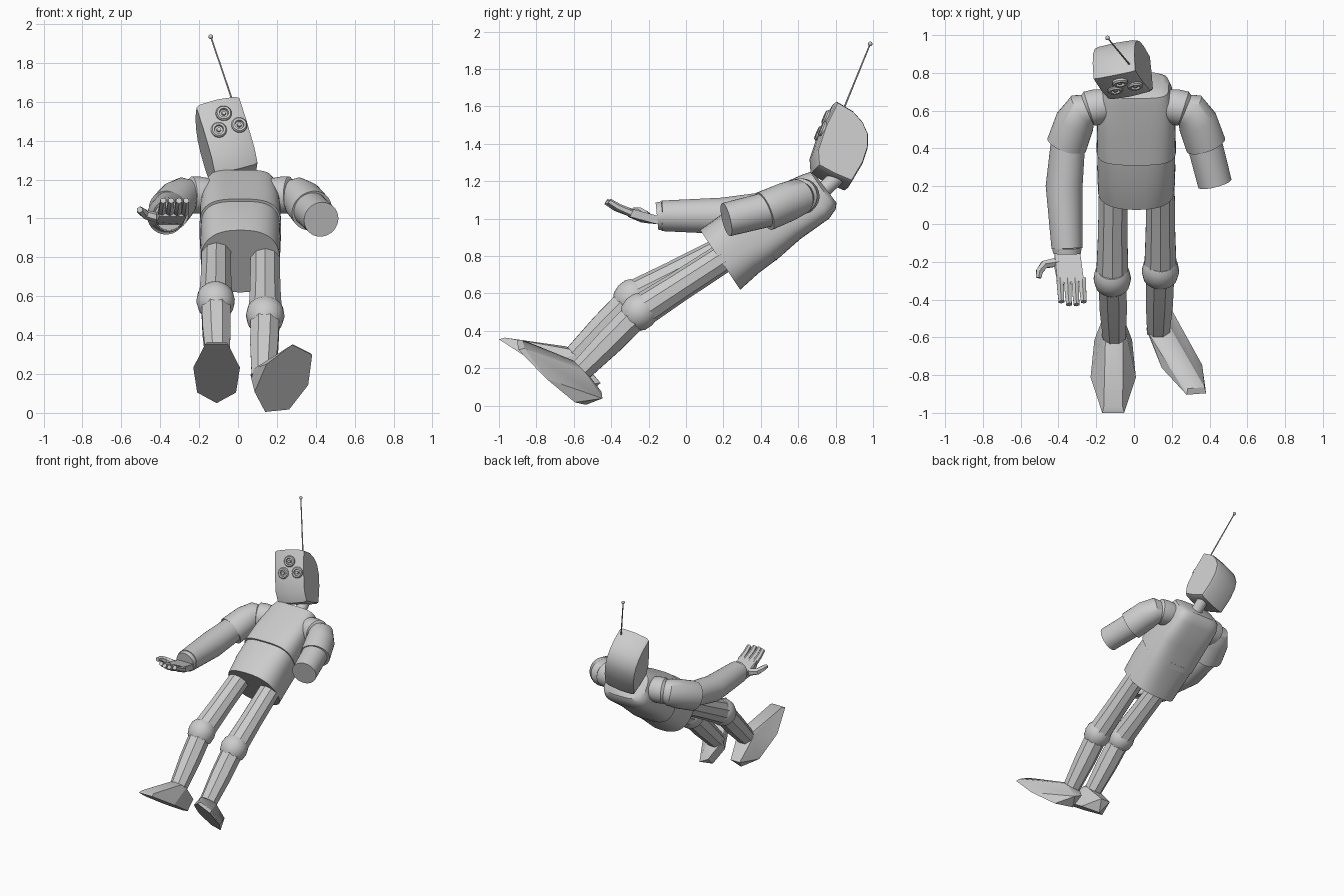
import bpy, bmesh, math
from mathutils import Vector as V

if "Cube" in bpy.data.objects:
    bpy.data.objects.remove(bpy.data.objects["Cube"])


def finish(name, bm, smooth=35):
    bmesh.ops.recalc_face_normals(bm, faces=bm.faces)
    me = bpy.data.meshes.new(name)
    bm.to_mesh(me)
    bm.free()
    ob = bpy.data.objects.new(name, me)
    bpy.context.collection.objects.link(ob)
    if smooth:
        bpy.ops.object.select_all(action='DESELECT')
        ob.select_set(True)
        bpy.context.view_layer.objects.active = ob
        bpy.ops.object.shade_smooth_by_angle(angle=math.radians(smooth))
    return ob


def loft(name, rings, smooth=35):
    bm = bmesh.new()
    vs = [[bm.verts.new(p) for p in r] for r in rings]
    n = len(rings[0])
    for a, b in zip(vs, vs[1:]):
        for i in range(n):
            bm.faces.new((a[i], a[(i + 1) % n], b[(i + 1) % n], b[i]))
    bm.faces.new(vs[0])
    bm.faces.new(vs[-1])
    return finish(name, bm, smooth)


def tube(name, pts, radii, sides=32, smooth=35, ref=(0, 0, 1), flat=1.0):
    pts = [V(p) for p in pts]
    rings = []
    for i, p in enumerate(pts):
        t = V((0, 0, 0))
        if i > 0:
            t += (p - pts[i - 1]).normalized()
        if i < len(pts) - 1:
            t += (pts[i + 1] - p).normalized()
        u = t.cross(V(ref)).normalized()
        w = u.cross(t).normalized()
        ang = [2 * math.pi * (k + .5) / sides for k in range(sides)]
        rings.append([p + radii[i] * (u * math.cos(a) + w * math.sin(a) * flat) for a in ang])
    return loft(name, rings, smooth)


def hull(name, pts):
    bm = bmesh.new()
    for p in pts:
        bm.verts.new(p)
    bmesh.ops.convex_hull(bm, input=bm.verts)
    return finish(name, bm, 25)


def ball(name, c, r):
    bm = bmesh.new()
    bmesh.ops.create_uvsphere(bm, u_segments=24, v_segments=14, radius=r)
    bmesh.ops.translate(bm, verts=bm.verts, vec=c)
    return finish(name, bm, 60)


def section(f, b, w, e, n=48):
    # superellipse slice between a front point and a back point (y, z)
    f, b = V((.012, *f)), V((.012, *b))
    c, h = (f + b) / 2, (f - b) / 2
    out = []
    for k in range(n):
        a = 2 * math.pi * k / n
        ca, sa = math.cos(a), math.sin(a)
        out.append(c + V((w * math.copysign(abs(ca) ** (2 / e), ca), 0, 0))
                   + h * math.copysign(abs(sa) ** (2 / e), sa))
    return out


# Torso: pelvis and chest, meeting at a stepped seam
loft("pelvis", [section((.075, .94), (.29, .62), .203, 2.5),
                section((.20, 1.03), (.39, .71), .207, 2.8),
                section((.34, 1.10), (.51, .80), .203, 3.2)])
loft("chest", [section((.31, 1.10), (.48, .775), .21, 3.2),
               section((.45, 1.16), (.61, .89), .207, 3.6),
               section((.62, 1.235), (.765, 1.0), .19, 4),
               section((.665, 1.25), (.80, 1.05), .172, 4),
               section((.69, 1.235), (.805, 1.085), .14, 4)], 40)
tube("neck", [(.02, .72, 1.14), (.01, .86, 1.27)], [.042, .042])

# Head: side profile extruded along the tilted head frame
U = V((-.27, .35, .9)).normalized()
R = V((.96, .19, .21)).normalized()
R = (R - U * R.dot(U)).normalized()
F = R.cross(U)
corner = V((.005, .81, 1.63))
profile = [(0, 0), (.10, -.015), (.17, -.05), (.22, -.10), (.245, -.17), (.25, -.26),
           (.23, -.385), (.13, -.385), (.03, -.375), (-.005, -.30), (-.012, -.15)]
rings = []
for s, k in ((0, .95), (-.02, 1), (-.115, 1.03), (-.21, 1), (-.23, .95)):
    rings.append([corner + R * s - F * (.12 + (d - .12) * k) + U * (-.19 + (u + .19) * k)
                  for d, u in profile])
loft("head", rings, 40)

# Three ringed eyes on the face
for i, (x, z) in enumerate(((-.075, 1.535), (-.10, 1.45), (.005, 1.475))):
    c = V((x, .81 + .106 * (x - .01) + .42 * (z - 1.63), z))
    prof = [(-.02, .041), (.018, .041), (.026, .035), (.026, .024), (.012, .021), (.012, .012), (.024, .010)]
    rr = [[c + F * h + r * (R * math.cos(a) + U * math.sin(a))
           for a in [2 * math.pi * k / 24 for k in range(24)]] for h, r in prof]
    loft(f"eye_{i}", rr)

# Antenna
tube("antenna", [(-.02, .84, 1.58), (-.14, .985, 1.935)], [.005, .004], 8)
ball("antenna_tip", (-.14, .985, 1.935), .012)

# Shoulders and upper arms on both sides
for side, s in (("right", -1), ("left", 1)):
    o = .012
    tube(side + "_shoulder", [(o + s * .15, .63, 1.12), (o + s * .205, .62, 1.12),
                              (o + s * .25, .61, 1.12), (o + s * .262, .605, 1.12)],
         [.085, .095, .095, .08])
    tube(side + "_upper_arm", [(o + s * .235, .615, 1.12), (o + s * .285, .60, 1.115),
                               (o + s * .325, .54, 1.09), (o + s * .368, .42, 1.04)],
         [.075, .098, .106, .108], smooth=40)

# Forearms: the left one ends as a plain stump
tube("left_forearm", [(.36, .48, 1.06), (.428, .215, .995)], [.094, .091])
tube("right_forearm", [(-.345, .48, 1.06), (-.37, .20, 1.015), (-.355, -.13, 1.015)], [.09, .098, .082])
tube("right_wrist_band", [(-.355, -.125, 1.015), (-.355, -.155, 1.012)], [.078, .074])

# Right hand
hull("right_palm", [(x, y, z + dz) for x, y, z in
                    ((-.42, -.15, .99), (-.285, -.15, .99), (-.42, -.24, 1.0), (-.265, -.30, 1.03), (-.405, -.31, 1.03))
                    for dz in (-.02, .025)])
for i, x in enumerate((-.392, -.352, -.312, -.274)):
    dy = (0, -.015, -.015, .0)[i]
    tube(f"right_finger_{i}", [(x, -.29, 1.03), (x + .004, -.36 + dy, 1.06), (x + .008, -.412 + dy, 1.092)],
         [.022, .02, .017], 6, 20)
tube("right_thumb", [(-.40, -.20, 1.0), (-.475, -.215, 1.02), (-.50, -.25, 1.04), (-.505, -.285, 1.045)],
     [.028, .024, .021, .016], 6, 20)

# Legs: faceted thighs and shins, round knees, polygonal feet
legs = {
    "right": ((-.11, .26, .86), (-.115, -.29, .575), (-.105, -.59, .27),
              (-.11, -.53, .05), (-.11, -1.0, .355), (1, 0, 0)),
    "left": ((.14, .26, .83), (.14, -.25, .50), (.13, -.555, .195),
             (.14, -.535, .005), (.33, -.90, .325), (.89, .07, -.45)),
}
outline = [(0, 0), (.18, -.10), (.6, -.12), (1, -.058), (1, .058), (.6, .12), (.18, .10)]
for side, (hip, knee, ankle, heel, toe, across) in legs.items():
    hip, knee, ankle, heel, toe, across = map(V, (hip, knee, ankle, heel, toe, across))
    tube(side + "_thigh", [hip, hip.lerp(knee, .6), knee], [.078, .082, .09], 10, 20)
    d = (knee - ankle).normalized()
    tube(side + "_knee", [knee + d * .07, knee + d * .045, knee, knee - d * .045, knee - d * .07],
         [.075, .092, .099, .09, .07], 24, 50)
    tube(side + "_shin", [knee, knee.lerp(ankle, .5), ankle - d * .02], [.08, .078, .064], 8, 20)
    f = toe - heel
    up = across.cross(f).normalized()
    if up.z < 0:
        up = -up
    pts = [heel + f * t + across * w for t, w in outline]
    pts += [toe - f * .04 + across * w + up * .025 for w in (-.05, .05)]
    u = d.cross(V((1, 0, 0))).normalized()
    pts += [ankle + V((.066 * math.cos(a), 0, 0)) + u * .066 * math.sin(a)
            for a in [k * math.pi / 4 for k in range(8)]]
    # heel counter behind the ankle
    pts += [heel + up * .10 - f * .04 + across * w for w in (-.04, .04)]
    hull(side + "_foot", pts)
